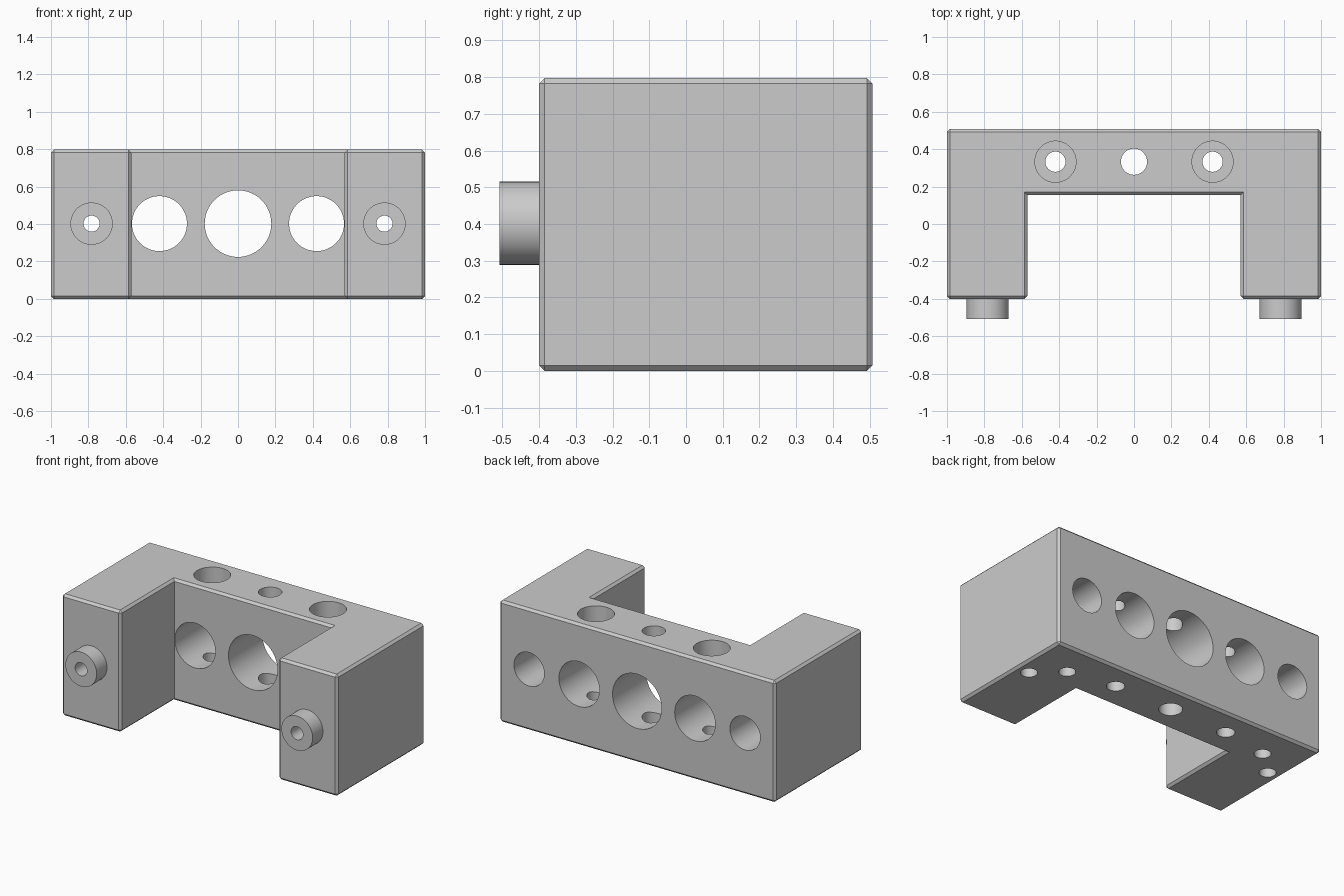
import bpy, bmesh, math
from mathutils import Matrix, Vector

cube = bpy.data.objects.get("Cube")
if cube:
    bpy.data.objects.remove(cube, do_unlink=True)

HEIGHT, BACK, FRONT = 0.797, 0.507, -0.4
MID = 0.402       # height of the horizontal bores
PLATE = 0.333     # depth line of the vertical bores
CHAMFER = 0.015

grey = bpy.data.materials.new("plain grey")
grey.use_nodes = True
grey.diffuse_color = (0.6, 0.6, 0.6, 1)
grey.node_tree.nodes["Principled BSDF"].inputs["Base Color"].default_value = (0.6, 0.6, 0.6, 1)


def make_object(name, bm):
    mesh = bpy.data.meshes.new(name)
    bm.to_mesh(mesh)
    bm.free()
    obj = bpy.data.objects.new(name, mesh)
    bpy.context.collection.objects.link(obj)
    mesh.materials.append(grey)
    return obj


def cylinder(name, start, end, radius):
    start, end = Vector(start), Vector(end)
    axis = end - start
    turn = axis.to_track_quat('Z', 'Y').to_matrix().to_4x4()
    bm = bmesh.new()
    bmesh.ops.create_cone(bm, cap_ends=True, segments=64, radius1=radius, radius2=radius,
                          depth=axis.length, matrix=Matrix.Translation((start + end) / 2) @ turn)
    return make_object(name, bm)


def along_y(x, y0, y1, radius):
    return cylinder("bore_cutter", (x, y0, MID), (x, y1, MID), radius)


def along_z(x, y, z0, z1, radius):
    return cylinder("bore_cutter", (x, y, z0), (x, y, z1), radius)


def drill(obj, cutters):
    bpy.context.view_layer.objects.active = obj
    for cutter in cutters:
        cutter.hide_render = True
        mod = obj.modifiers.new("drill", 'BOOLEAN')
        mod.operation = 'DIFFERENCE'
        mod.solver = 'EXACT'
        mod.object = cutter
        bpy.ops.object.modifier_apply(modifier=mod.name)
    for cutter in cutters:
        bpy.data.objects.remove(cutter, do_unlink=True)


def smooth(obj):
    bpy.ops.object.select_all(action='DESELECT')
    obj.select_set(True)
    bpy.context.view_layer.objects.active = obj
    bpy.ops.object.shade_smooth_by_angle(angle=math.radians(25))


# U-shaped body, chamfered on every outward edge
half = [(0.57, 0.155), (0.57, FRONT), (1, FRONT), (1, BACK)]
outline = half + [(-x, y) for x, y in reversed(half)]
bm = bmesh.new()
base = bm.faces.new([bm.verts.new((x, y, 0)) for x, y in outline])
top = bmesh.ops.extrude_face_region(bm, geom=[base])
bmesh.ops.translate(bm, vec=(0, 0, HEIGHT),
                    verts=[v for v in top["geom"] if isinstance(v, bmesh.types.BMVert)])
bmesh.ops.recalc_face_normals(bm, faces=bm.faces)
bmesh.ops.bevel(bm, geom=[e for e in bm.edges if e.is_convex], offset=CHAMFER,
                segments=1, profile=0.5, affect='EDGES')
bmesh.ops.recalc_face_normals(bm, faces=bm.faces)
body = make_object("body", bm)

# Bores in the back plate
cutters = [along_y(0, 0, 0.7, 0.178), along_z(0, PLATE, -0.1, 1, 0.07)]
for s in (-1, 1):
    cutters += [
        along_y(s * 0.42, 0, 0.7, 0.147),
        along_z(s * 0.42, PLATE, -0.1, 1, 0.054),
        along_z(s * 0.42, PLATE, HEIGHT - 0.16, 1, 0.11),
        # Counterbored screw holes through the arms
        along_y(s * 0.783, -0.7, 0.7, 0.043),
        along_y(s * 0.783, 0, 0.7, 0.11),
        # Blind holes underneath
        along_z(s * 0.745, 0.28, -0.1, 0.15, 0.05),
        along_z(s * 0.91, 0.13, -0.1, 0.15, 0.05),
    ]
drill(body, cutters)
smooth(body)

# Hollow pegs on the arm fronts
for s, side in ((-1, "right"), (1, "left")):
    peg = cylinder(side + "_peg", (s * 0.783, -0.507, MID), (s * 0.783, FRONT, MID), 0.113)
    drill(peg, [along_y(s * 0.783, -0.7, 0, 0.043)])
    smooth(peg)
